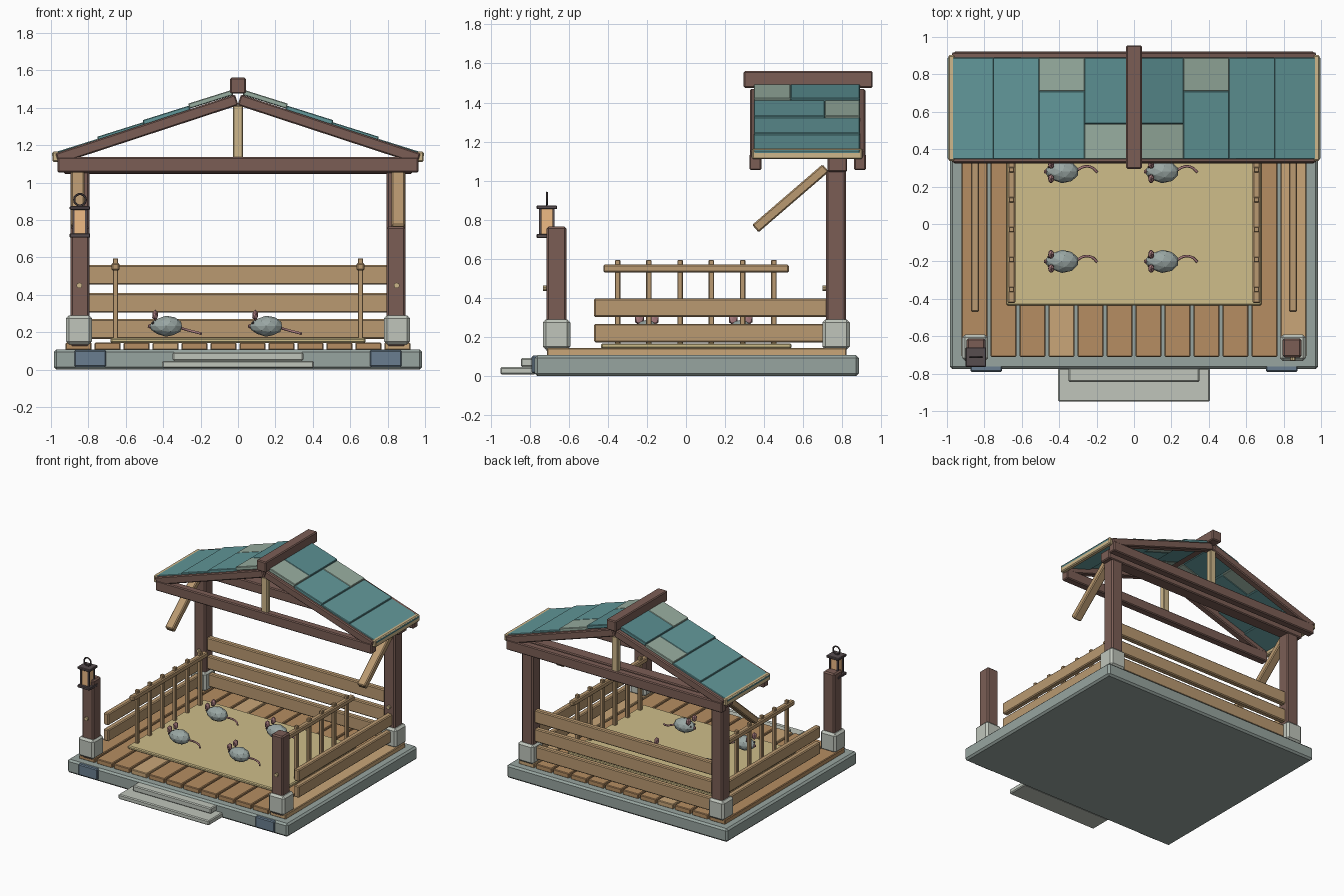
import bpy, math, random
from mathutils import Vector

if "Cube" in bpy.data.objects:
    bpy.data.objects.remove(bpy.data.objects["Cube"])

random.seed(4)
MATS = {}


def mat(name, r, g, b):
    m = bpy.data.materials.new(name)
    m.diffuse_color = tuple((c / 255) ** 2.2 for c in (r, g, b)) + (1,)
    m.use_nodes = True
    m.node_tree.nodes["Principled BSDF"].inputs["Base Color"].default_value = m.diffuse_color
    MATS[name] = m


mat("slab_stone", 150, 163, 158)
mat("pale_stone", 190, 196, 186)
mat("blue_stone", 105, 125, 142)
mat("dark_wood", 122, 94, 86)
mat("tan_wood", 184, 152, 112)
mat("deck_a", 180, 140, 98)
mat("deck_b", 200, 165, 120)
mat("light_wood", 205, 182, 138)
mat("straw", 205, 188, 136)
mat("tile", 98, 150, 152)
mat("tile_dark", 90, 140, 143)
mat("tile_pale", 150, 172, 158)
mat("lamp_glow", 238, 186, 132)
mat("metal", 88, 78, 80)
mat("fur", 152, 165, 162)
mat("pink", 170, 125, 128)


def finish(o, name, m):
    o.name = name
    o.data.materials.append(MATS[m])
    return o


def box(name, c, s, m, rot=(0, 0, 0), bevel=0.007):
    bpy.ops.mesh.primitive_cube_add(size=1, location=c, rotation=rot)
    o = bpy.context.object
    o.scale = s
    bpy.ops.object.transform_apply(location=False, rotation=False, scale=True)
    if bevel:
        b = o.modifiers.new("bevel", "BEVEL")
        b.width, b.segments = bevel, 1
    return finish(o, name, m)


def span(name, x, y, z, m, bevel=0.007):
    """Box given by its min and max on each axis."""
    r = (x, y, z)
    return box(name, [(a + b) / 2 for a, b in r], [b - a for a, b in r], m, bevel=bevel)


def ball(name, c, s, m, sub=2):
    bpy.ops.mesh.primitive_ico_sphere_add(subdivisions=sub, radius=1, location=c)
    o = bpy.context.object
    o.scale = s
    return finish(o, name, m)


def cyl(name, c, r, d, m, rot=(0, 0, 0), n=10):
    bpy.ops.mesh.primitive_cylinder_add(vertices=n, radius=r, depth=d, location=c, rotation=rot)
    return finish(bpy.context.object, name, m)


# Foundation, steps and corner pads
span("foundation_slab", (-.985, .985), (-.775, .885), (0, .107), "slab_stone", .014)
span("lower_step", (-.405, .405), (-.95, -.77), (.008, .047), "pale_stone")
span("upper_step", (-.35, .35), (-.845, -.76), (.047, .093), "pale_stone")
for s in (-1, 1):
    box("corner_pad", (s * .79, -.77, .06), (.17, .04, .09), "blue_stone")

# Deck planks and straw mat
for i in range(12):
    x = (i - 5.5) * .155
    box("deck_plank", (x, .055, .124), (.14, 1.53, .04), random.choice(["deck_a", "deck_a", "deck_b"]), bevel=.005)
span("straw_mat", (-.682, .682), (-.435, .54), (.142, .168), "straw")

# Posts with stone footings and pegs
for s in (-1, 1):
    for label, y, top in (("front", -.662, .765), ("back", .768, 1.06)):
        span(label + "_post", (s * .845 - .051, s * .845 + .051), (y - .051, y + .051), (.12, top), "dark_wood", .01)
        box(label + "_footing", (s * .85, y, .213), (.14, .14, .155), "pale_stone", bevel=.016)
        cyl(label + "_peg", (s * .848, y - .056, .45), .015, .025, "light_wood", (math.pi / 2, 0, 0))

# Wall boards
for z in (.217, .357, .507):
    box("back_board", (0, .768, z), (1.6, .045, .105), "tan_wood")
for s in (-1, 1):
    box("lower_side_board", (s * .85, .13, .22), (.045, 1.2, .095), "tan_wood")
    box("upper_side_board", (s * .85, .13, .35), (.045, 1.2, .095), "tan_wood")
    # Inner picket rails
    box("picket_rail", (s * .655, .052, .55), (.042, .95, .04), "tan_wood")
    for i in range(6):
        box("picket", (s * .655, -.35 + .16 * i, .37), (.028, .028, .45), "tan_wood", bevel=.004)

# Roof frame: tie beams, rafters, king posts, ridge, braces
SLOPE = math.atan(.328)
box("rear_plate_beam", (0, .775, 1.085), (1.86, .1, .08), "dark_wood")
for label, y in (("front", .355), ("back", .89)):
    box(label + "_tie_beam", (0, y, 1.095), (1.93, .062, .082), "dark_wood")
    box(label + "_king_post", (0, y, 1.27), (.056, .045, .29), "light_wood")
    for s in (-1, 1):
        box(label + "_rafter", (s * .487, y, 1.285), (1.01, .055, .06), "dark_wood", (0, s * SLOPE, 0))
box("ridge_beam", (0, .625, 1.518), (.084, .66, .085), "dark_wood")
for s in (-1, 1):
    box("eave_board", (s * .975, .62, 1.138), (.036, .565, .056), "light_wood")
    box("brace", (s * .857, .535, .91), (.07, .475, .05), "tan_wood", (math.atan2(.31, .36), 0, 0))

# Stepped roof tiles, some with a pale section
PALE = {2: (2,), 3: (0,)}
TILT = math.atan(.315)
for s in (-1, 1):
    for i in range(4):
        outer, length = .993 - .2435 * i, (.26 if i < 3 else .245)
        run = length * math.cos(TILT) / 2
        zc = 1.157 + .0885 * i + length * math.sin(TILT) / 2 - .014
        pale = PALE.get(i, ())
        cuts = [(.347, .89, "tile")]
        if pale == (0,):
            cuts = [(.347, .535, "tile_pale"), (.535, .89, "tile_dark")]
        elif pale == (2,):
            cuts = [(.347, .71, "tile"), (.71, .89, "tile_pale")]
        for a, b, m in cuts:
            box("roof_tile", (s * (outer - run), (a + b) / 2, zc), (length, b - a, .028), m,
                (0, s * TILT, 0), bevel=.004)

# Lantern on the left front post
LX, LY = -.845, -.712
box("lantern_base", (LX, LY, .717), (.11, .105, .022), "metal", bevel=.004)
box("lantern_glass", (LX, LY, .792), (.064, .064, .135), "lamp_glow", bevel=.003)
for sx in (-1, 1):
    for sy in (-1, 1):
        box("lantern_bar", (LX + sx * .034, LY + sy * .034, .792), (.012, .012, .135), "metal", bevel=0)
box("lantern_cap", (LX, LY, .864), (.11, .105, .02), "metal", bevel=.004)
bpy.ops.mesh.primitive_torus_add(major_segments=14, minor_segments=6, major_radius=.031, minor_radius=.006,
                                 location=(LX, LY, .908), rotation=(math.pi / 2, 0, 0))
finish(bpy.context.object, "lantern_ring", "metal")


# Mice
def mouse(x, y):
    body = ball("mouse_body", (x, y, .232), (.09, .062, .056), "fur")
    for v in body.data.vertices:
        taper = 1 + .25 * min(v.co.x, 0)
        v.co.y *= taper
        v.co.z *= taper
    ball("mouse_nose", (x - .086, y, .232), (.013, .013, .013), "pink", 1)
    for s in (-1, 1):
        ball("mouse_ear", (x - .058, y + s * .038, .29), (.018, .026, .031), "pink", 1)
        ball("mouse_eye", (x - .07, y + s * .025, .25), (.008, .008, .008), "metal", 1)
    cu = bpy.data.curves.new("mouse_tail", "CURVE")
    cu.dimensions = "3D"
    cu.bevel_depth, cu.bevel_resolution, cu.resolution_u = .007, 1, 4
    sp = cu.splines.new("BEZIER")
    pts = [(.07, 0, .225), (.12, .027, .21), (.16, .022, .2), (.188, -.003, .192)]
    sp.bezier_points.add(len(pts) - 1)
    for p, q in zip(sp.bezier_points, pts):
        p.co = Vector(q) + Vector((x, y, 0))
        p.handle_left_type = p.handle_right_type = "AUTO"
    cu.use_fill_caps = True
    o = bpy.data.objects.new("mouse_tail", cu)
    bpy.context.collection.objects.link(o)
    finish(o, "mouse_tail", "pink")


for mx in (-.385, .15):
    for my in (-.2, .28):
        mouse(mx, my)
